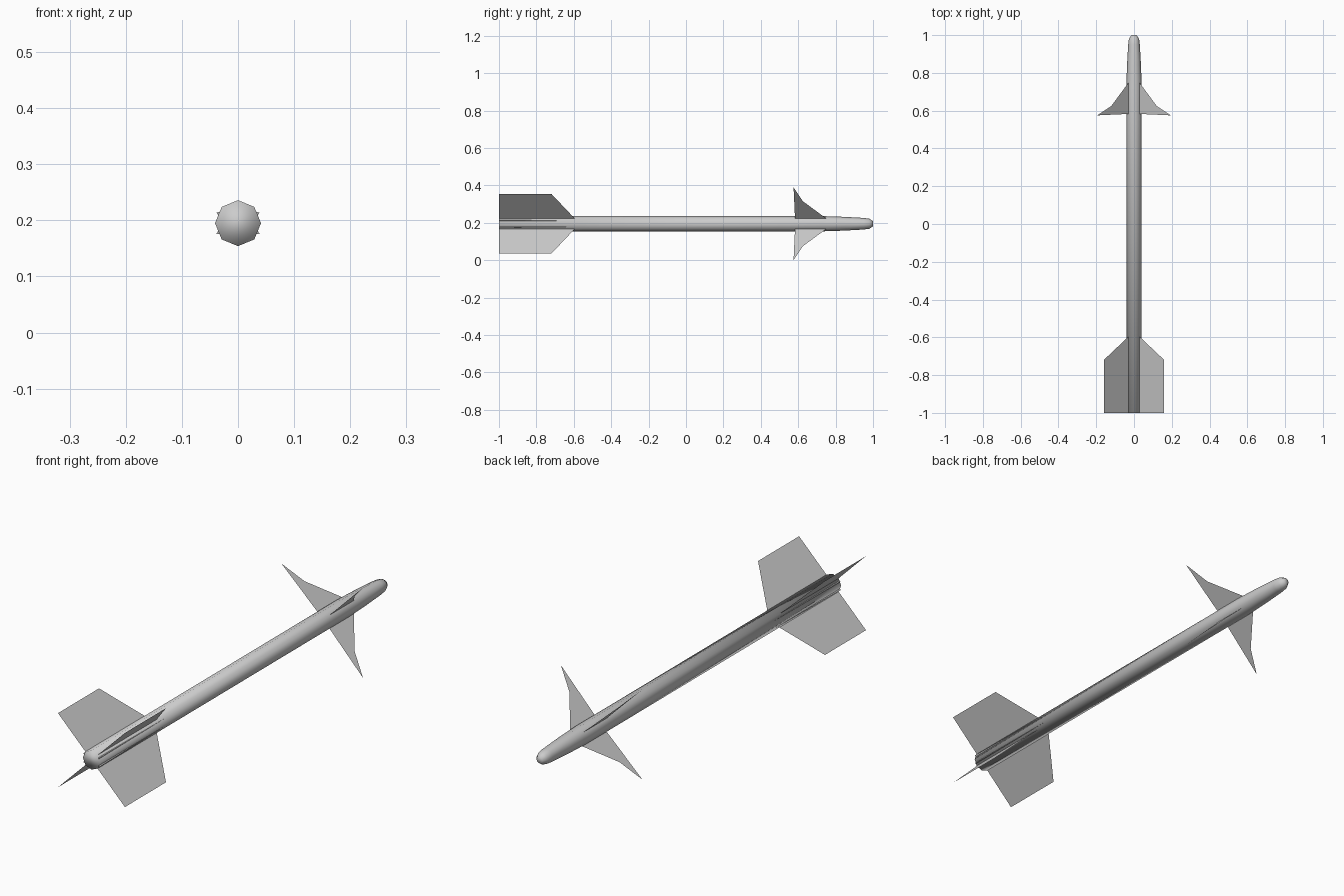
import bpy, math

if "Cube" in bpy.data.objects:
    bpy.data.objects.remove(bpy.data.objects["Cube"])

CZ = 0.195  # height of the body axis


def make(name, verts, faces, smooth=False):
    me = bpy.data.meshes.new(name)
    me.from_pydata(verts, [], faces)
    me.update()
    ob = bpy.data.objects.new(name, me)
    bpy.context.collection.objects.link(ob)
    for p in me.polygons:
        p.use_smooth = smooth
    return ob


def polar(r, a, y):
    return (r * math.cos(a), y, CZ + r * math.sin(a))


# Eight-sided body: (y, radius) rings from tail to nose, capped at both ends
N = 8
profile = [(-1.0, 0.041), (0.72, 0.041), (0.84, 0.037),
           (0.95, 0.031), (0.98, 0.027), (1.0, 0.014)]
verts = [polar(r, 2 * math.pi * i / N, y) for y, r in profile for i in range(N)]
faces = [(k * N + i, (k + 1) * N + i, (k + 1) * N + (i + 1) % N, k * N + (i + 1) % N)
         for k in range(len(profile) - 1) for i in range(N)]
top = (len(profile) - 1) * N
faces += [tuple(range(N)), tuple(reversed(range(top, top + N)))]
make("body", verts, faces, smooth=True)

# Paper-thin fins on the four diagonals: outlines as (sideways offset, y)
fins = {
    "tail_fin": [(0.025, -1.0), (0.16, -1.0), (0.16, -0.72), (0.028, -0.595)],
    "front_fin": [(0.025, 0.583), (0.195, 0.575), (0.12, 0.625), (0.028, 0.75)],
}
for name, outline in fins.items():
    for sx in (1, -1):
        for sz in (1, -1):
            pts = [(sx * d, y, CZ + sz * d) for d, y in outline]
            if sx * sz < 0:
                pts.reverse()
            make(name, pts, [tuple(range(4))])

# Small tapering strakes along the rear flanks
for s in (0, math.pi):
    for a in (-0.46, 0.46):
        c = s + a
        pts = [polar(0.037, c - 0.1, -1), polar(0.0435, c, -1), polar(0.037, c + 0.1, -1),
               polar(0.037, c, -0.46)]
        make("strake", pts, [(0, 1, 2), (1, 0, 3), (2, 1, 3), (0, 2, 3)])
